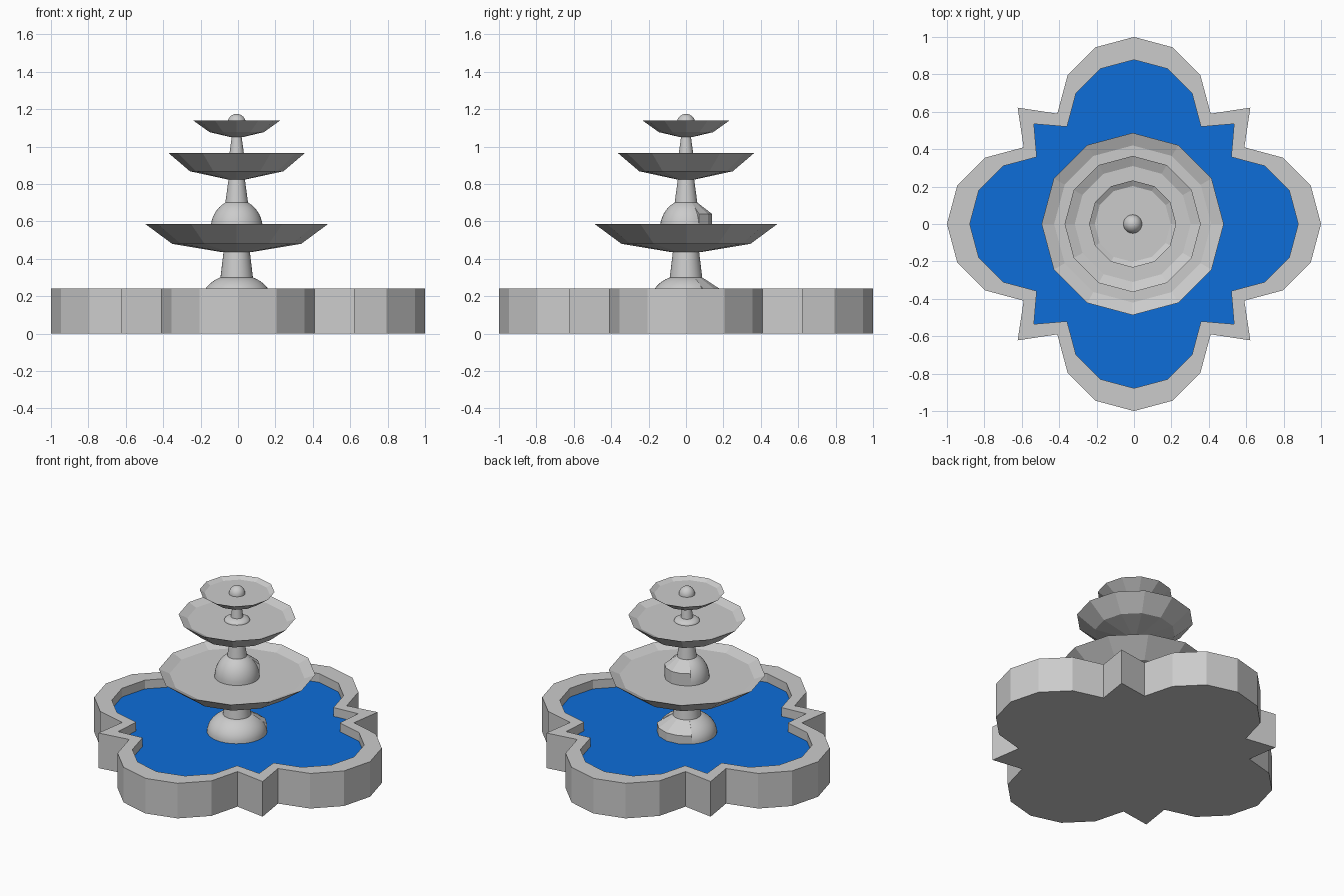
import bpy, bmesh, math
from mathutils import Vector

if "Cube" in bpy.data.objects:
    bpy.data.objects.remove(bpy.data.objects["Cube"])

CX = -0.007   # tower axis sits slightly left of centre
WATER_Z = 0.18


def material(name, rgb):
    m = bpy.data.materials.new(name)
    m.diffuse_color = (*rgb, 1)
    m.use_nodes = True
    m.node_tree.nodes["Principled BSDF"].inputs["Base Color"].default_value = m.diffuse_color
    return m


STONE = material("grey stone", (0.60, 0.60, 0.60))
WATER = material("blue water", (0.004, 0.155, 0.69))


def finish(name, bm, mat, smooth=False):
    bmesh.ops.remove_doubles(bm, verts=bm.verts, dist=1e-5)
    bmesh.ops.recalc_face_normals(bm, faces=bm.faces)
    me = bpy.data.meshes.new(name)
    bm.to_mesh(me)
    bm.free()
    me.materials.append(mat)
    ob = bpy.data.objects.new(name, me)
    bpy.context.collection.objects.link(ob)
    if smooth:
        bpy.ops.object.select_all(action='DESELECT')
        ob.select_set(True)
        bpy.context.view_layer.objects.active = ob
        bpy.ops.object.shade_smooth_by_angle(angle=math.radians(30))
    return ob


def revolve(name, profile, segs, start=0, end=360, smooth=False):
    """Turn a (radius, z) profile, running axis to axis, around the tower axis."""
    bm = bmesh.new()
    full = end - start == 360
    rings = []
    for i in range(segs + 1):
        a = math.radians(start + (end - start) * i / segs)
        rings.append([bm.verts.new((CX + r * math.cos(a), r * math.sin(a), z))
                      for r, z in profile])
    for A, B in zip(rings, rings[1:]):
        for j in range(len(profile) - 1):
            q = [A[j], B[j], B[j + 1], A[j + 1]]
            if profile[j][0] == 0:
                q.pop(1)
            elif profile[j + 1][0] == 0:
                q.pop(2)
            bm.faces.new(q)
    if not full:                      # close the cut sides of a sector
        bm.faces.new(rings[0])
        bm.faces.new(rings[-1])
    return finish(name, bm, STONE, smooth)


def outline(centre, radius, corner):
    """Four 12-sided lobes joined by pointed corners."""
    pts = []
    for k in range(4):
        t = math.pi / 2 * k
        lobe = [(centre + radius * math.cos(math.radians(a)),
                 radius * math.sin(math.radians(a))) for a in range(-90, 91, 30)]
        for x, y in lobe + [(corner, corner)]:
            pts.append((x * math.cos(t) - y * math.sin(t),
                        x * math.sin(t) + y * math.cos(t)))
    return pts


# Basin: outer wall, rim, inner wall and closed underside
outer, inner = outline(0.59, 0.41, 0.622), outline(0.52, 0.358, 0.535)
bm = bmesh.new()
loops = [[bm.verts.new((x, y, z)) for x, y in pts]
         for pts, z in ((outer, 0), (outer, 0.24), (inner, 0.24), (inner, WATER_Z - 0.01))]
n = len(outer)
for A, B in zip(loops, loops[1:]):
    for i in range(n):
        j = (i + 1) % n
        bm.faces.new((A[i], A[j], B[j], B[i]))
bm.faces.new(loops[0])
bm.faces.new(loops[-1])
finish("basin", bm, STONE)

# Pool water
bm = bmesh.new()
bm.faces.new([bm.verts.new((x, y, WATER_Z)) for x, y in inner])
ob = finish("pool_water", bm, WATER)
if ob.data.polygons[0].normal.z < 0:
    ob.data.flip_normals()

# Bowls: (rim radius, rim z, floor radius, floor z, bend radius, bend z, base radius, base z)
bowls = [("lower_bowl", .487, .585, .42, .557, .345, .48, .075, .435),
         ("middle_bowl", .364, .965, .31, .941, .25, .868, .052, .825),
         ("upper_bowl", .233, 1.14, .203, 1.122, .145, 1.077, .03, 1.05)]
for name, rr, rz, fr, fz, br, bz, sr, sz in bowls:
    revolve(name, [(0, fz), (fr, fz), (rr, rz), (br, bz), (sr, sz), (0, sz)], 12)


# Domes: smooth flattened cap with a level top, plus a coarse block on the back
def dome(name, radius, z0, top_r, z1, block_z=None):
    h = (z1 - z0) / math.sqrt(1 - (top_r / radius) ** 2)
    a1 = math.asin((z1 - z0) / h)
    arc = [(radius * math.cos(a1 * i / 8), z0 + h * math.sin(a1 * i / 8)) for i in range(9)]
    prof = [(0, z0)] + arc + [(0, z1)]
    if block_z is None:
        revolve(name, prof, 32, smooth=True)
    else:
        revolve(name, prof, 26, 135, 390, smooth=True)
        revolve(name + "_back_block",
                [(0, z0), (radius, z0), (radius, block_z), (top_r, z1), (0, z1)], 4, 30, 135)


dome("lower_dome", .187, WATER_Z, .088, .30, .236)
dome("middle_dome", .14, .557, .062, .70, .64)
dome("upper_dome", .08, .94, .04, .966)

# Tapered pillars between the tiers
for name, r0, z0, r1, z1 in [("lower_pillar", .088, .29, .07, .44),
                             ("middle_pillar", .062, .69, .043, .83),
                             ("upper_pillar", .039, .96, .026, 1.055)]:
    revolve(name, [(0, z0), (r0, z0), (r1, z1), (0, z1)], 32, smooth=True)

# Finial knob
knob = [(.05 * math.cos(math.pi / 2 * i / 8), 1.122 + .053 * math.sin(math.pi / 2 * i / 8))
        for i in range(8)]
revolve("finial_knob", [(0, 1.122)] + knob + [(0, 1.175)], 24, smooth=True)
